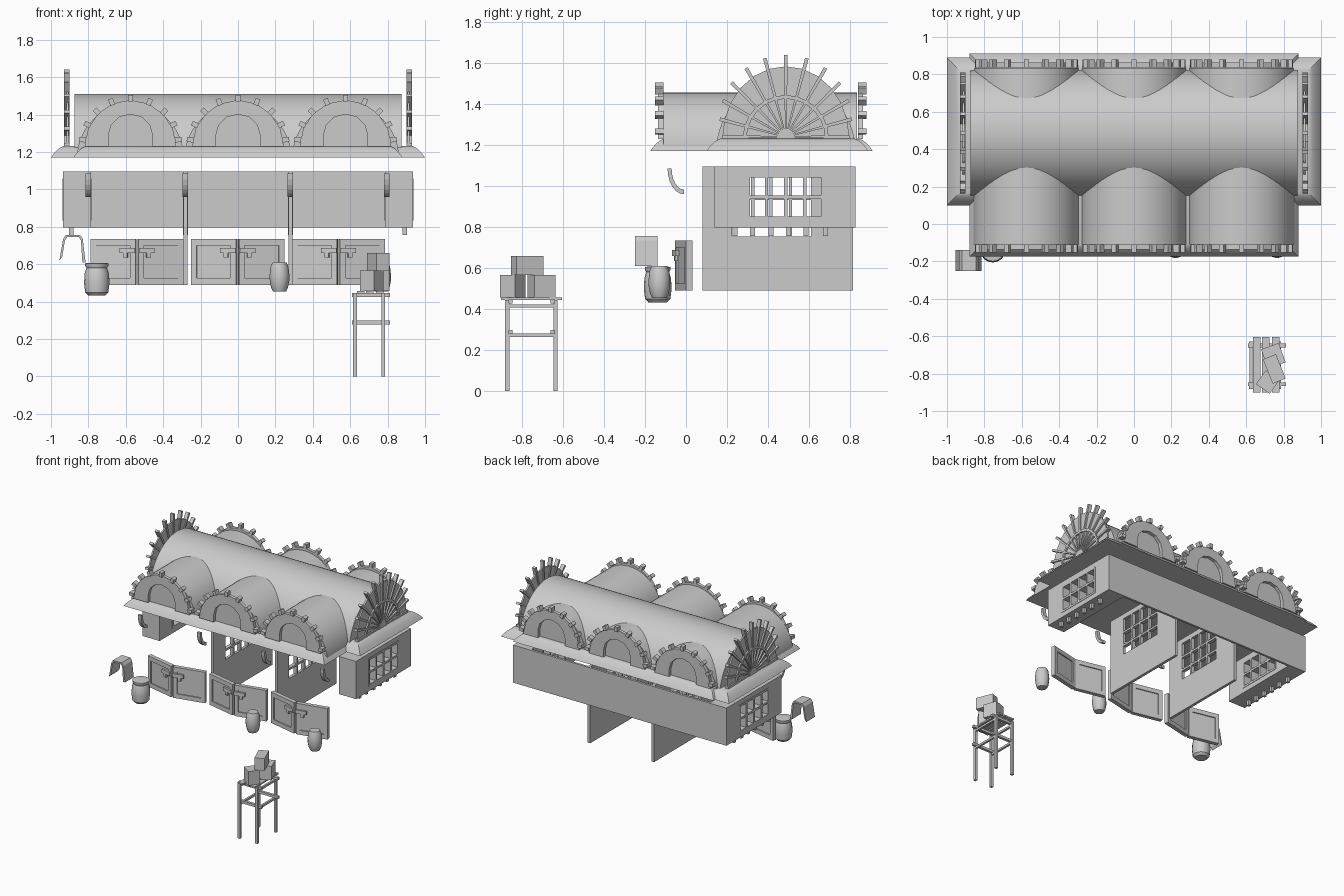
import bpy, bmesh
from math import sin, cos, pi, radians
from mathutils import Matrix, Vector

if "Cube" in bpy.data.objects:
    bpy.data.objects.remove(bpy.data.objects["Cube"])


def box(bm, lo, hi, m=None):
    c = [(a + b) / 2 for a, b in zip(lo, hi)]
    s = [b - a for a, b in zip(lo, hi)]
    t = Matrix.Translation(c) @ Matrix.Diagonal((*s, 1))
    bmesh.ops.create_cube(bm, size=1, matrix=(m @ t) if m else t)


def prism(bm, pts, axis, a, b):
    """Extrude a 2D outline (u, z) along x or y from a to b."""
    P = (lambda u, z, d: (d, u, z)) if axis == 'x' else (lambda u, z, d: (u, d, z))
    r0 = [bm.verts.new(P(u, z, a)) for u, z in pts]
    r1 = [bm.verts.new(P(u, z, b)) for u, z in pts]
    n = len(pts)
    bm.faces.new(r0)
    bm.faces.new(r1)
    for i in range(n):
        bm.faces.new((r0[i], r0[(i + 1) % n], r1[(i + 1) % n], r1[i]))


def arc(cu, cz, ru, rz, n, a0=0, a1=180):
    return [(cu + ru * cos(radians(a0 + (a1 - a0) * i / n)),
             cz + rz * sin(radians(a0 + (a1 - a0) * i / n))) for i in range(n + 1)]


def band(bm, outer, inner, axis, a, b):
    """Extruded strip between two open curves."""
    for i in range(len(outer) - 1):
        prism(bm, [outer[i], outer[i + 1], inner[i + 1], inner[i]], axis, a, b)


def finish(name, bm, smooth=False):
    bmesh.ops.remove_doubles(bm, verts=bm.verts, dist=1e-5)
    bmesh.ops.recalc_face_normals(bm, faces=bm.faces)
    me = bpy.data.meshes.new(name)
    bm.to_mesh(me)
    bm.free()
    o = bpy.data.objects.new(name, me)
    bpy.context.collection.objects.link(o)
    if smooth:
        bpy.ops.object.select_all(action='DESELECT')
        o.select_set(True)
        bpy.context.view_layer.objects.active = o
        bpy.ops.object.shade_smooth_by_angle(angle=radians(35))
    return o


def lathe(name, prof, x, y, n=16):
    bm = bmesh.new()
    rings = [[bm.verts.new((x + r * cos(2 * pi * i / n), y + r * sin(2 * pi * i / n), z))
              for i in range(n)] for r, z in prof]
    for p, q in zip(rings, rings[1:]):
        for i in range(n):
            bm.faces.new((p[i], p[(i + 1) % n], q[(i + 1) % n], q[i]))
    bm.faces.new(rings[0])
    bm.faces.new(rings[-1])
    finish(name, bm, True)


BAYS = (-0.575, 0, 0.575)
YC = 0.487

# Flared cornices: wide one and deep one crossing
for name, (x, y0, y1) in {"wide_cornice": (1.0, 0.1, 0.89), "deep_cornice": (0.88, -0.175, 0.912)}.items():
    bm = bmesh.new()
    rings = []
    for d, z in ((0, 1.17), (0.014, 1.19), (0.03, 1.208), (0.047, 1.222), (0.068, 1.232)):
        rings.append([bm.verts.new((sx * (x - d), y, z)) for sx, y in
                      ((-1, y0 + d), (1, y0 + d), (1, y1 - d), (-1, y1 - d))])
    for p, q in zip(rings, rings[1:]):
        for i in range(4):
            bm.faces.new((p[i], p[(i + 1) % 4], q[(i + 1) % 4], q[i]))
    bm.faces.new(rings[0])
    bm.faces.new(rings[-1])
    finish(name, bm, True)

# Barrel vaults
bm = bmesh.new()
prism(bm, arc(YC, 1.171, 0.34, 0.34, 32), 'x', -0.875, 0.875)
finish("main_vault", bm, True)
for cx in BAYS:
    bm = bmesh.new()
    prism(bm, arc(cx, 1.171, 0.285, 0.285, 24), 'y', -0.11, 0.835)
    finish("cross_vault", bm, True)

# Arched gable plates with studs, front and back
for cx in BAYS:
    for y, s in ((-0.11, -1), (0.838, 1)):
        bm = bmesh.new()
        outer = arc(cx, 1.23, 0.245, 0.248, 8)
        inner = [(cx + 0.118, 1.23)] + arc(cx, 1.29, 0.118, 0.112, 6) + [(cx - 0.118, 1.23)]
        band(bm, outer, inner, 'y', min(y, y + s * 0.026), max(y, y + s * 0.026))
        for a in (8, 27, 46, 67, 90, 113, 134, 153, 172):
            m = (Matrix.Translation((cx, y + s * 0.021, 1.23)) @ Matrix.Rotation(-radians(a), 4, 'Y'))
            box(bm, (0.24, -0.021, -0.013), (0.276, 0.021, 0.013), m)
        finish("arched_gable", bm)

# Sunburst end panels
for s in (-1, 1):
    bm = bmesh.new()
    x0, x1 = sorted((s * 0.906, s * 0.918))
    prism(bm, arc(YC, 1.232, 0.31, 0.352, 12), 'x', x0, x1)
    X0, X1 = sorted((s * 0.9, s * 0.93))
    band(bm, arc(YC, 1.232, 0.21, 0.212, 12), arc(YC, 1.232, 0.192, 0.194, 12), 'x', X0, X1)
    prism(bm, arc(YC, 1.232, 0.045, 0.05, 8), 'x', X0, X1)
    for i in range(13):
        a = pi * i / 12
        d = Vector((cos(a), sin(a)))
        n = Vector((-d.y, d.x))
        r1 = 0.31 + 0.09 * sin(a)
        c = Vector((YC, 1.24))
        q = [c + d * 0.04 - n * 0.004, c + d * r1 - n * 0.009, c + d * r1 + n * 0.009, c + d * 0.04 + n * 0.004]
        prism(bm, [tuple(p) for p in q], 'x', X0, X1)
    finish("sunburst_panel", bm)


def window_wall(name, x0, x1, y0, y1, z0, z1, hole, ys, zs, frame):
    hy0, hy1, hz0, hz1 = hole
    bm = bmesh.new()
    box(bm, (x0, y0, z0), (x1, hy0, z1))
    box(bm, (x0, hy1, z0), (x1, y1, z1))
    box(bm, (x0, hy0, z0), (x1, hy1, hz0))
    box(bm, (x0, hy0, hz1), (x1, hy1, z1))
    f, w = frame, 0.008
    for y in ys:
        box(bm, (x0 - f, y - w, hz0), (x1 + f, y + w, hz1))
    for z in zs:
        box(bm, (x0 - f, hy0, z - w), (x1 + f, hy1, z + w))
    finish(name, bm)


# Back wall, end walls and partitions
bm = bmesh.new()
box(bm, (-0.935, 0.81, 0.797), (0.935, 0.828, 1.095))
finish("back_wall", bm)
for s in (-1, 1):
    x0, x1 = sorted((s * 0.785, s * 0.935))
    window_wall("end_wall", x0, x1, 0.14, 0.815, 0.797, 1.095, (0.3, 0.672, 0.838, 1.055),
                (0.305, 0.393, 0.486, 0.579, 0.667), (0.843, 0.946, 1.05), 0.003)
    window_wall("partition", s * 0.28 - 0.011, s * 0.28 + 0.011, 0.08, 0.815, 0.49, 1.095,
                (0.225, 0.61, 0.755, 1.055), (0.325, 0.415, 0.51), (0.83, 0.94), 0.003)
    # Pegs under the end walls
    bm = bmesh.new()
    for y in (0.24, 0.325, 0.415, 0.5, 0.585, 0.68):
        box(bm, (s * 0.892 - 0.012, y - 0.012, 0.757), (s * 0.892 + 0.012, y + 0.012, 0.8))
    finish("wall_pegs", bm)

# Curved brackets
for x in (-0.8, -0.283, 0.28, 0.795):
    bm = bmesh.new()
    prism(bm, arc(-0.01, 1.085, 0.08, 0.125, 6, 180, 270) + arc(-0.01, 1.085, 0.06, 0.102, 6, 270, 180),
          'x', x - 0.015, x + 0.015)
    finish("curved_bracket", bm)

# Double shutters, slightly folded outward
for cx in (-0.54, -0.002, 0.537):
    for s in (-1, 1):
        bm = bmesh.new()
        W = 0.247
        m = (Matrix.Translation((cx + s * 0.246, 0.015, 0)) @ Matrix.Diagonal((-s, 1, 1, 1))
             @ Matrix.Rotation(-0.22, 4, 'Z'))
        box(bm, (0, -0.008, 0.49), (W, 0.008, 0.735), m)
        for lo, hi in (((0, 0.49), (0.03, 0.735)), ((W - 0.03, 0.49), (W, 0.735)),
                       ((0.03, 0.49), (W - 0.03, 0.525)), ((0.03, 0.7), (W - 0.03, 0.735))):
            box(bm, (lo[0], -0.016, lo[1]), (hi[0], 0.016, hi[1]), m)
        # latch bar and keeper
        box(bm, (W - 0.085, -0.03, 0.66), (W, -0.014, 0.688), m)
        box(bm, (W - 0.065, -0.03, 0.635), (W - 0.042, -0.014, 0.66), m)
        finish("shutter_leaf", bm)

# Pot and barrels
lathe("pot", [(0.045, 0.432), (0.062, 0.45), (0.068, 0.5), (0.065, 0.55), (0.055, 0.58),
              (0.062, 0.592), (0.062, 0.605), (0.05, 0.607)], -0.755, -0.138)
for x in (0.222, 0.765):
    lathe("barrel", [(0.036, 0.455), (0.045, 0.475), (0.052, 0.51), (0.053, 0.54),
                     (0.048, 0.585), (0.038, 0.61)], x, -0.13, 12)

# Draped cloth
bm = bmesh.new()
out = [(-0.955, 0.62), (-0.935, 0.735), (-0.92, 0.757), (-0.845, 0.757), (-0.83, 0.735), (-0.815, 0.61)]
inn = [(-0.94, 0.64), (-0.925, 0.728), (-0.913, 0.745), (-0.852, 0.745), (-0.84, 0.728), (-0.832, 0.61)]
band(bm, out, inn, 'y', -0.25, -0.14)
finish("draped_cloth", bm)

# Stand: legs, rungs and slats
bm = bmesh.new()
for x in (0.625, 0.777):
    for y in (-0.872, -0.637):
        box(bm, (x - 0.01, y - 0.01, 0), (x + 0.01, y + 0.01, 0.445))
    for z in (0.272, 0.415):
        box(bm, (x - 0.008, -0.872, z - 0.008), (x + 0.008, -0.637, z + 0.008))
for y in (-0.857, -0.65):
    for z in (0.288, 0.436):
        box(bm, (0.61, y - 0.01, z - 0.01), (0.812, y + 0.01, z + 0.01))
finish("stand_frame", bm)
bm = bmesh.new()
for x in (0.655, 0.705, 0.757):
    box(bm, (x - 0.02, -0.902, 0.444), (x + 0.02, -0.605, 0.456))
finish("stand_slats", bm)

# Stacked crates
for x, y, z, w, d, h, a in ((0.715, -0.845, 0.456, 0.09, 0.09, 0.11, -35), (0.745, -0.705, 0.456, 0.1, 0.11, 0.11, 20),
                            (0.75, -0.775, 0.566, 0.075, 0.14, 0.094, 22)):
    bm = bmesh.new()
    m = Matrix.Translation((x, y, z)) @ Matrix.Rotation(radians(a), 4, 'Z')
    box(bm, (-w / 2, -d / 2, 0), (w / 2, d / 2, h), m)
    finish("crate", bm)
